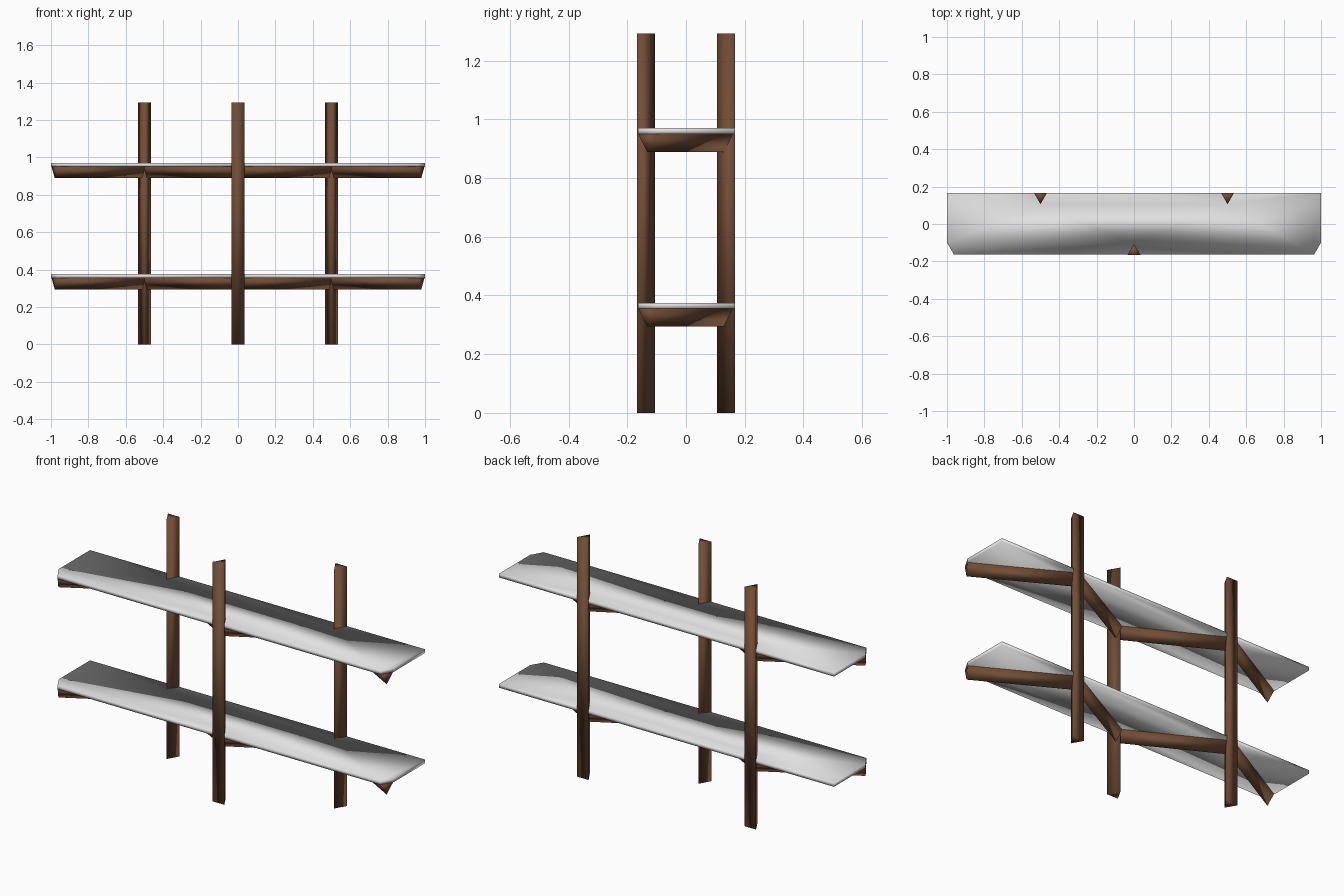
import bpy, bmesh, math
from mathutils import Vector

if "Cube" in bpy.data.objects:
    bpy.data.objects.remove(bpy.data.objects["Cube"])


def material(name, rgb):
    m = bpy.data.materials.new(name)
    m.diffuse_color = (*rgb, 1)
    m.use_nodes = True
    m.node_tree.nodes["Principled BSDF"].inputs["Base Color"].default_value = m.diffuse_color
    return m


wood = material("brown wood", (0.17, 0.075, 0.036))
grey = material("light grey board", (0.75, 0.75, 0.75))


def prism(name, ring, sweep, mat):
    """Extrude a polygon of 3D points along a vector, smooth shaded."""
    bm = bmesh.new()
    face = bm.faces.new([bm.verts.new(p) for p in ring])
    out = bmesh.ops.extrude_face_region(bm, geom=[face], use_keep_orig=True)
    moved = [g for g in out["geom"] if isinstance(g, bmesh.types.BMVert)]
    bmesh.ops.translate(bm, vec=sweep, verts=moved)
    bmesh.ops.recalc_face_normals(bm, faces=bm.faces)
    for f in bm.faces:
        f.smooth = True
    me = bpy.data.meshes.new(name)
    bm.to_mesh(me)
    bm.free()
    me.materials.append(mat)
    ob = bpy.data.objects.new(name, me)
    bpy.context.collection.objects.link(ob)
    return ob


SIDE = 0.07                       # equilateral section of posts and beams
DEPTH = SIDE * math.sqrt(3) / 2
EDGE = 0.1667                     # outer face of posts
HEIGHT = 1.292

# Posts: one in front, two behind, flat side outward
for name, x, s in (("front_post", 0, -1), ("back_post_left", -0.5, 1),
                   ("back_post_right", 0.5, 1)):
    ring = [(x - SIDE / 2, s * EDGE, 0), (x + SIDE / 2, s * EDGE, 0),
            (x, s * (EDGE - DEPTH), 0)]
    prism(name, ring, Vector((0, 0, HEIGHT)), wood)

# Shelf outline with clipped front corners and notches around the posts
front, tip = -0.163, EDGE - DEPTH
half = [(0, -tip), (0.033, front), (0.963, front), (1.0, -0.10), (1.0, EDGE),
        (0.5 + SIDE / 2, EDGE), (0.5, tip), (0.5 - SIDE / 2, EDGE)]
outline = half + [(-x, y) for x, y in reversed(half[1:])]

# Zigzag line of the beams below each shelf
nodes = [(-0.98, -0.132), (-0.5, 0.136), (0, -0.134), (0.5, 0.136), (0.98, -0.132)]

for level, top in (("lower", 0.375), ("upper", 0.970)):
    base = top - 0.02
    prism(level + "_shelf", [(x, y, base) for x, y in outline],
          Vector((0, 0, 0.02)), grey)
    for i, (a, b) in enumerate(zip(nodes, nodes[1:])):
        a, b = Vector((*a, base)), Vector((*b, base))
        side = (b - a).cross(Vector((0, 0, 1))).normalized() * SIDE / 2
        ring = [a - side, a + side, a - Vector((0, 0, DEPTH))]
        prism(f"{level}_beam_{i + 1}", ring, b - a, wood)
